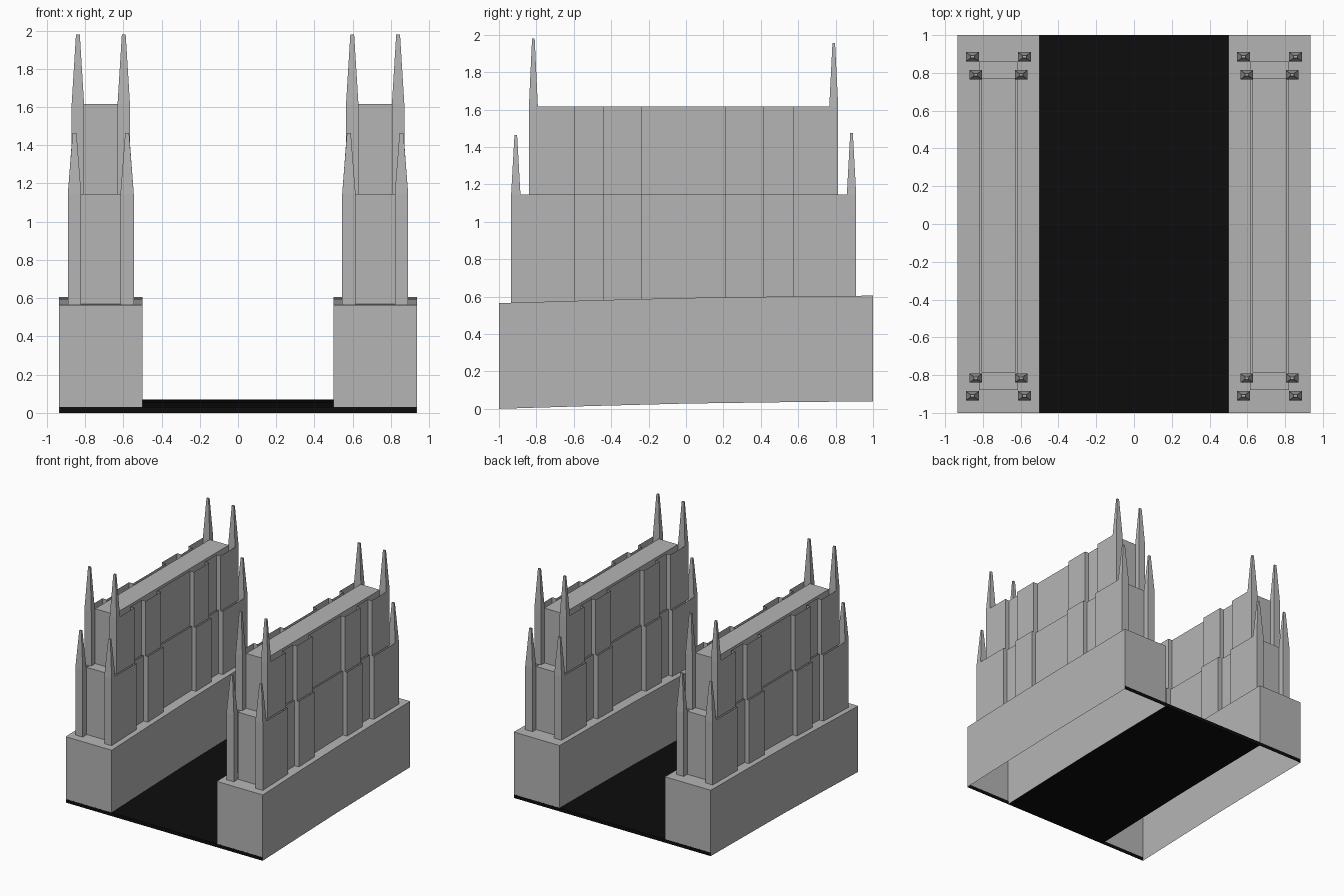
import bpy, bmesh

if "Cube" in bpy.data.objects:
    bpy.data.objects.remove(bpy.data.objects["Cube"])


def material(name, v):
    m = bpy.data.materials.new(name)
    m.diffuse_color = (v, v, v, 1)
    m.use_nodes = True
    m.node_tree.nodes["Principled BSDF"].inputs["Base Color"].default_value = m.diffuse_color
    return m


STONE = material("grey stone", 0.46)
ASPHALT = material("black asphalt", 0.004)

# gentle rise of the ground along the length: (y, height)
RISE = [(-1.0, 0.0), (-0.5, 0.015), (0.0, 0.028), (0.5, 0.035), (1.0, 0.04)]
CX = 0.7175  # centre line of each tower block


def finish(bm, name, mat):
    bmesh.ops.recalc_face_normals(bm, faces=bm.faces)
    me = bpy.data.meshes.new(name)
    bm.to_mesh(me)
    bm.free()
    me.materials.append(mat)
    ob = bpy.data.objects.new(name, me)
    bpy.context.collection.objects.link(ob)
    return ob


def loft(bm, rings, cap_start=True, cap_end=True):
    """Join quad rings into a tube."""
    vs = [[bm.verts.new(p) for p in r] for r in rings]
    for a, b in zip(vs, vs[1:]):
        for i in range(4):
            j = (i + 1) % 4
            bm.faces.new((a[i], a[j], b[j], b[i]))
    if cap_start:
        bm.faces.new(vs[0])
    if cap_end:
        bm.faces.new(vs[-1])


def rect(cx, cy, w, d, z):
    return [(cx + sx * w / 2, cy + sy * d / 2, z)
            for sx, sy in ((-1, -1), (1, -1), (1, 1), (-1, 1))]


def sloped_slab(name, x0, x1, bottom, top, mat, open_bottom=False):
    bm = bmesh.new()
    loft(bm, [[(x0, y, h + bottom), (x1, y, h + bottom),
               (x1, y, h + top), (x0, y, h + top)] for y, h in RISE])
    if open_bottom:
        bm.normal_update()
        bm.faces.ensure_lookup_table()
        low = [f for f in bm.faces
               if all(any(abs(v.co.y - y) < 1e-4 and abs(v.co.z - h - bottom) < 1e-4
                          for y, h in RISE) for v in f.verts)]
        bmesh.ops.delete(bm, geom=low, context='FACES_ONLY')
    return finish(bm, name, mat)


def pier(name, cx, cy, w, d, z0, z1, tip):
    """Square post with a steep tapering spire."""
    bm = bmesh.new()
    loft(bm, [rect(cx, cy, w, d, z0), rect(cx, cy, w, d, z1),
              rect(cx, cy, 0.02, 0.014, tip)])
    finish(bm, name, STONE)


def stepped_wall(name, x_out, x_in, y0, y1, z0, z1):
    """Thin folded wall alternating between projecting and recessed bays."""
    cuts = [y0, -0.595, -0.445, -0.235, 0.209, 0.417, 0.572, y1]
    pts = []
    for i, (a, b) in enumerate(zip(cuts, cuts[1:])):
        x = x_in if i % 2 else x_out
        pts += [(x, a), (x, b)]
    bm = bmesh.new()
    lo = [bm.verts.new((x, y, z0)) for x, y in pts]
    hi = [bm.verts.new((x, y, z1)) for x, y in pts]
    for i in range(len(pts) - 1):
        bm.faces.new((lo[i], lo[i + 1], hi[i + 1], hi[i]))
    finish(bm, name, STONE)


# road and its full-width end strips
sloped_slab("road", -0.499, 0.499, 0.0, 0.03, ASPHALT)
for label, y, h in (("front", -1.0, 0.0), ("back", 1.0, 0.04)):
    bm = bmesh.new()
    s = 0.001
    loft(bm, [rect(0, y - s * y, 1.868, 2 * s + 0.001, h),
              rect(0, y - s * y, 1.868, 2 * s + 0.001, h + 0.03)])
    finish(bm, label + "_road_edge", ASPHALT)

# tiers: body half width, body y range, pier half span, pier size,
# recess depth, z range, pier y centres and spire heights
TIERS = [
    ("lower", 0.1025, -0.88, 0.86, 0.1725, (0.07, 0.05), 0.04, 0.56, 1.145,
     (-0.91, 1.465), (0.885, 1.475)),
    ("upper", 0.09, -0.785, 0.77, 0.1525, (0.065, 0.048), 0.038, 1.14, 1.615,
     (-0.816, 1.98), (0.79, 1.955)),
]

for side, sx in (("left", -1), ("right", 1)):
    # hollow plinth
    x0, x1 = sorted((sx * 0.5, sx * 0.935))
    sloped_slab(side + "_plinth", x0, x1, 0.0, 0.565, STONE, True)
    c = sx * CX
    for (tier, hw, ya, yb, span, (w, d), rec, z0, z1, front, back) in TIERS:
        tag = f"{side}_{tier}"
        # central block
        bm = bmesh.new()
        cy, ln = (ya + yb) / 2, yb - ya
        loft(bm, [rect(c, cy, 2 * hw, ln, z0), rect(c, cy, 2 * hw, ln, z1)])
        finish(bm, tag + "_block", STONE)
        for face in (-1, 1):
            # folded side wall between the corner piers
            stepped_wall(tag + "_bay_wall", c + face * span, c + face * (span - rec),
                         front[0] + d / 2, back[0] - d / 2, z0, z1)
            # corner piers with spires
            for y, tip in (front, back):
                pier(tag + "_spire", c + face * (span - w / 2), y, w, d, z0, z1, tip)
